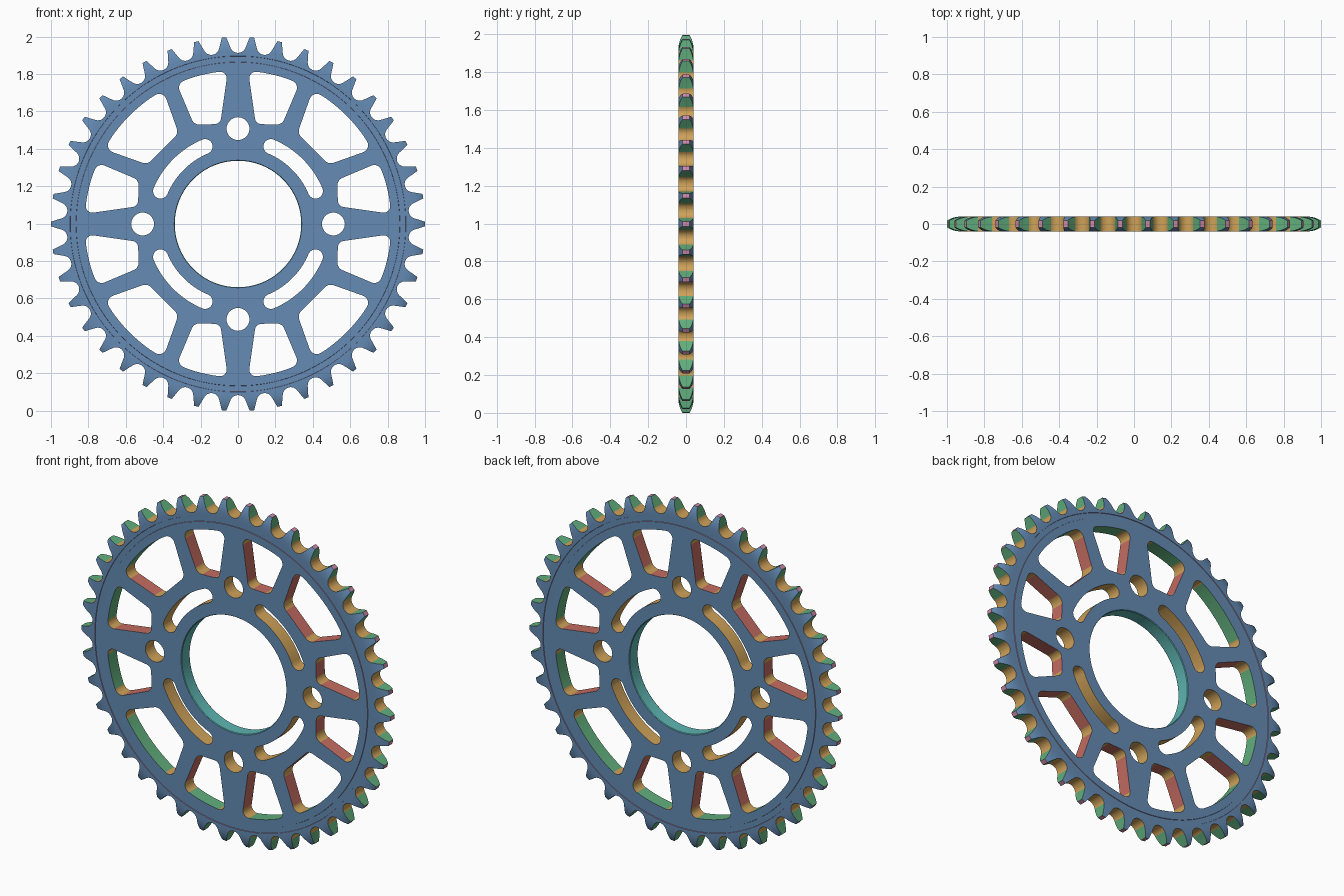
import bpy, bmesh
from math import sin, cos, pi, radians, tan, atan2
from mathutils import Vector

if "Cube" in bpy.data.objects:
    bpy.data.objects.remove(bpy.data.objects["Cube"])

TEETH = 42
HALF = 0.04      # half thickness
Z0 = 0.998       # height of the axle centre


def make_object(name, bm):
    bmesh.ops.recalc_face_normals(bm, faces=bm.faces)
    me = bpy.data.meshes.new(name)
    bm.to_mesh(me)
    bm.free()
    ob = bpy.data.objects.new(name, me)
    bpy.context.collection.objects.link(ob)
    return ob


def add_prism(bm, pts, depth=0.1):
    """Extrude a closed x-z outline through the plate."""
    a = [bm.verts.new((p[0], -depth, p[1] + Z0)) for p in pts]
    b = [bm.verts.new((p[0], depth, p[1] + Z0)) for p in pts]
    bm.faces.new(a)
    bm.faces.new(b[::-1])
    for i in range(len(a)):
        j = (i + 1) % len(a)
        bm.faces.new((a[i], b[i], b[j], a[j]))


def rot(p, ang):
    return (p[0] * cos(ang) - p[1] * sin(ang), p[0] * sin(ang) + p[1] * cos(ang))


def polar(r, deg):
    return (r * cos(radians(deg)), r * sin(radians(deg)))


def fillet(corners, n=8):
    """Round the corners of an outline; each corner is (point, radius)."""
    out = []
    for i, (p, r) in enumerate(corners):
        p = Vector(p)
        if r == 0:
            out.append(tuple(p))
            continue
        u = (Vector(corners[i - 1][0]) - p).normalized()
        v = (Vector(corners[(i + 1) % len(corners)][0]) - p).normalized()
        half = u.angle(v) / 2
        c = p + (u + v).normalized() * (r / sin(half))
        s = p + u * (r / tan(half)) - c
        e = p + v * (r / tan(half)) - c
        for k in range(n + 1):
            w = s.slerp(e, k / n)
            out.append(tuple(c + w.normalized() * r))
    return out


# Turned blank: chamfered bore, shallow groove, rounded rim
side = [(0.338, 0.036), (0.341, HALF), (0.865, HALF), (0.866, 0.037), (0.897, 0.037),
        (0.898, HALF), (0.925, HALF), (0.945, 0.0385), (0.962, 0.035), (0.978, 0.030),
        (0.992, 0.023), (1.01, 0.012)]
profile = [(r, -y) for r, y in side] + side[::-1]
SEG = 180
bm = bmesh.new()
rings = [[bm.verts.new((r * cos(2 * pi * (s + 0.5) / SEG), y,
                        Z0 + r * sin(2 * pi * (s + 0.5) / SEG)))
          for r, y in profile] for s in range(SEG)]
for s in range(SEG):
    p, q = rings[s], rings[(s + 1) % SEG]
    for k in range(len(profile)):
        m = (k + 1) % len(profile)
        bm.faces.new((p[k], p[m], q[m], q[k]))
sprocket = make_object("sprocket", bm)

# Tooth outline: flat tips and round roller seats
step = 2 * pi / TEETH
outline = []
for i in range(TEETH):
    a = i * step
    outline += [rot((1.0, -0.012), a), rot((1.0, 0.012), a)]
    for k in range(11):
        f = radians(-66 + 13.2 * k)
        outline.append(rot((0.958 - 0.043 * cos(f), 0.043 * sin(f)), a + step / 2))
bm = bmesh.new()
add_prism(bm, outline)
tooth_cutter = make_object("tooth_cutter", bm)

# Windows, slots and bolt holes
R = 0.82
side_window = fillet(
    [((0.535, 0.095), 0.035), (polar(R, 3.8), 0.035)]
    + [(polar(R, d), 0) for d in (8, 10, 12, 14, 16, 18)]
    + [(polar(R, 23.6), 0.04), ((0.53, 0.235), 0.045)])
diag_window = fillet(
    [((0.485, 0.318), 0.045), (polar(R, 29.2), 0.04)]
    + [(polar(R, d), 0) for d in range(35, 56, 2)]
    + [(polar(R, 60.8), 0.04), ((0.318, 0.485), 0.045)])

slot = []
SR, SW = 0.45, 0.04
for r, start, end in ((SR + SW, 23, 67), (SR - SW, 67, 23)):
    slot += [polar(r, start + (end - start) * k / 20) for k in range(21)]
    c = polar(SR, end)
    first = 67 if end == 67 else 203
    for k in range(1, 12):
        d = polar(SW, first + 15 * k)
        slot.append((c[0] + d[0], c[1] + d[1]))

hole = [(0.51 + 0.061 * cos(2 * pi * k / 40), 0.061 * sin(2 * pi * k / 40)) for k in range(40)]
mirrored = [(x, -z) for x, z in side_window][::-1]

bm = bmesh.new()
for q in range(4):
    for shape in (side_window, mirrored, diag_window, slot, hole):
        add_prism(bm, [rot(p, q * pi / 2) for p in shape])
hole_cutter = make_object("hole_cutter", bm)

# Cut the blank
bpy.context.view_layer.objects.active = sprocket
for ob in bpy.context.view_layer.objects:
    ob.select_set(ob == sprocket)
for cutter, op in ((tooth_cutter, 'INTERSECT'), (hole_cutter, 'DIFFERENCE')):
    mod = sprocket.modifiers.new(op.lower(), 'BOOLEAN')
    mod.operation = op
    mod.solver = 'EXACT'
    mod.object = cutter
    bpy.ops.object.modifier_apply(modifier=mod.name)
    bpy.data.objects.remove(cutter, do_unlink=True)
bpy.ops.object.shade_smooth_by_angle(angle=radians(30))

# Colours by kind of surface
COLORS = {"blue": (0.13, 0.26, 0.46), "gold": (0.62, 0.36, 0.10), "green": (0.12, 0.42, 0.20),
          "red": (0.55, 0.15, 0.12), "teal": (0.11, 0.46, 0.44), "pink": (0.60, 0.25, 0.40)}
sprocket.data.materials.clear()
for name, rgb in COLORS.items():
    mat = bpy.data.materials.new(name)
    mat.diffuse_color = (*rgb, 1)
    mat.use_nodes = True
    mat.node_tree.nodes["Principled BSDF"].inputs["Base Color"].default_value = mat.diffuse_color
    sprocket.data.materials.append(mat)
names = list(COLORS)


def kind(poly):
    x, z = poly.center.x, poly.center.z - Z0
    r = Vector((x, z)).length
    wall = abs(poly.normal.y) < 0.3
    if r < 0.345 and abs(poly.normal.y) < 0.9:
        return "teal"                              # bore
    if not wall:
        return "pink" if 0.86 < r < 0.9 and abs(poly.normal.y) < 0.6 else "blue"
    if r > 0.985:
        return "pink"                              # tooth tips
    if r > 0.9:
        return "gold" if r < 0.943 else "green"    # roller seats, flanks
    if 0.86 < r < 0.9:
        return "pink"                              # groove
    if r < 0.495 or min(abs(x), abs(z)) < 0.07 and r < 0.58 and \
            (max(abs(x), abs(z)) - 0.51) ** 2 + min(abs(x), abs(z)) ** 2 < 0.0045:
        return "gold"                              # slots, bolt holes
    length = poly.area / (2 * HALF)
    if length < 0.012:
        return "gold"                              # window corners
    return "green" if r > 0.79 else "red"          # window arcs, straight sides


for poly in sprocket.data.polygons:
    poly.material_index = names.index(kind(poly))
